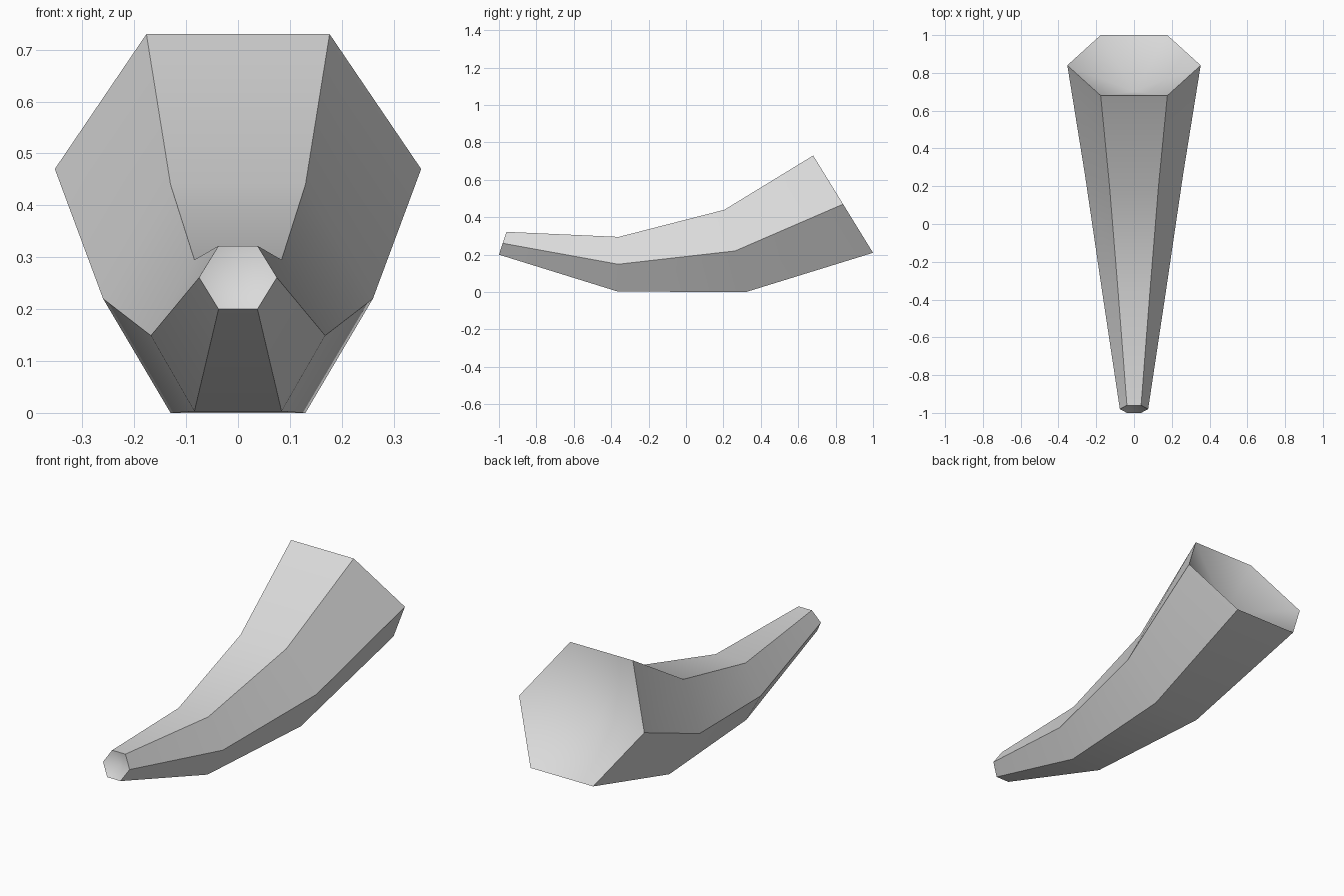
import bpy
import bmesh
import math
from mathutils import Vector

cube = bpy.data.objects.get("Cube")
if cube:
    bpy.data.objects.remove(cube, do_unlink=True)

# Single flat colour
grey = bpy.data.materials.new("light_grey")
grey.use_nodes = True
colour = (0.7, 0.7, 0.7, 1.0)
grey.diffuse_color = colour
grey.node_tree.nodes["Principled BSDF"].inputs["Base Color"].default_value = colour

# Hexagonal sections from narrow tip to wide mouth:
# half width, top edge (y, z), bottom edge (y, z)
SECTIONS = [
    (0.075, (-0.96, 0.322), (-1.0, 0.2)),
    (0.168, (-0.36, 0.295), (-0.365, 0.003)),
    (0.26, (0.205, 0.44), (0.32, 0.0)),
    (0.353, (0.68, 0.73), (1.0, 0.21)),
]
SIDES = 6


def add_section(bm, half_width, top, bottom):
    """Hexagon with flat top and bottom edges, tilted along the bend."""
    top, bottom = Vector((0, *top)), Vector((0, *bottom))
    centre = (top + bottom) / 2
    rise = (top - centre) / math.sin(math.pi / 3)
    ring = []
    for i in range(SIDES):
        a = math.tau * i / SIDES
        across = Vector((half_width * math.cos(a), 0, 0))
        ring.append(bm.verts.new(centre + across + rise * math.sin(a)))
    return ring


def add_hollow_end(bm, ring, apex):
    """Shallow cone sunk into an open end."""
    tip = bm.verts.new((0, *apex))
    for i in range(SIDES):
        bm.faces.new((ring[i], ring[(i + 1) % SIDES], tip))


# Curved horn body with a sunk cone at each end
bm = bmesh.new()
rings = [add_section(bm, *s) for s in SECTIONS]
for a, b in zip(rings, rings[1:]):
    for i in range(SIDES):
        j = (i + 1) % SIDES
        bm.faces.new((a[i], a[j], b[j], b[i]))
add_hollow_end(bm, rings[0], (-0.95, 0.255))
add_hollow_end(bm, rings[-1], (0.7, 0.39))
bmesh.ops.recalc_face_normals(bm, faces=bm.faces)

mesh = bpy.data.meshes.new("horn")
bm.to_mesh(mesh)
bm.free()
mesh.materials.append(grey)
horn = bpy.data.objects.new("horn", mesh)
bpy.context.collection.objects.link(horn)

# Smooth along the length, sharp between the six sides
bpy.ops.object.select_all(action="DESELECT")
horn.select_set(True)
bpy.context.view_layer.objects.active = horn
bpy.ops.object.shade_smooth_by_angle(angle=math.radians(32))
